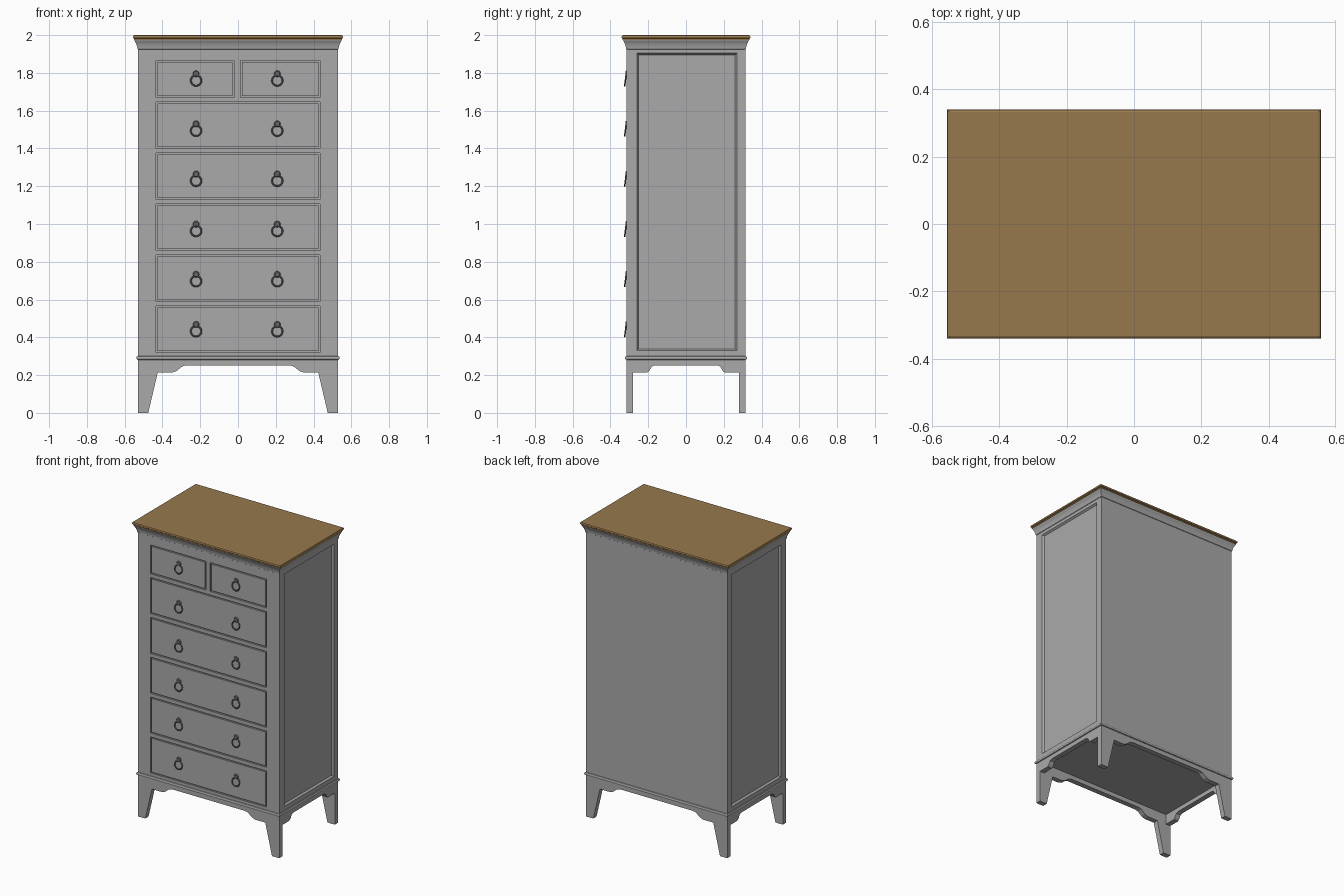
import bpy, bmesh, math
from mathutils import Matrix, Vector

cube = bpy.data.objects.get("Cube")
if cube:
    bpy.data.objects.remove(cube, do_unlink=True)

HX, HY = 0.53, 0.315          # half width and half depth of the carcass
GROOVE = 0.008                # gap round each drawer


def material(name, rgb, rough=0.6):
    m = bpy.data.materials.new(name)
    m.use_nodes = True
    m.diffuse_color = (*rgb, 1)
    bsdf = m.node_tree.nodes["Principled BSDF"]
    bsdf.inputs["Base Color"].default_value = (*rgb, 1)
    bsdf.inputs["Roughness"].default_value = rough
    return m


GREY = material("grey paint", (0.40, 0.40, 0.40))
WOOD = material("brown wood", (0.31, 0.19, 0.075))
METAL = material("dark metal", (0.13, 0.13, 0.13), 0.4)


def finish(name, bm, mat, smooth=False):
    bmesh.ops.recalc_face_normals(bm, faces=bm.faces)
    mesh = bpy.data.meshes.new(name)
    bm.to_mesh(mesh)
    bm.free()
    mesh.materials.append(mat)
    ob = bpy.data.objects.new(name, mesh)
    bpy.context.collection.objects.link(ob)
    if smooth:
        bpy.ops.object.select_all(action='DESELECT')
        ob.select_set(True)
        bpy.context.view_layer.objects.active = ob
        bpy.ops.object.shade_smooth_by_angle(angle=math.radians(40))
    return ob


def add_box(bm, x0, x1, y0, y1, z0, z1):
    mid = Vector((x0 + x1, y0 + y1, z0 + z1)) / 2
    size = Matrix.Diagonal((x1 - x0, y1 - y0, z1 - z0, 1))
    bmesh.ops.create_cube(bm, size=1, matrix=Matrix.Translation(mid) @ size)


def box(name, *limits):
    bm = bmesh.new()
    add_box(bm, *limits)
    return finish(name, bm, GREY)


def moulding(name, profile, mat):
    """Stack rectangular rings given as (overhang, height) and cap the ends."""
    bm = bmesh.new()
    rings = []
    for o, z in profile:
        rings.append([bm.verts.new((sx * (HX + o), sy * (HY + o), z))
                      for sx, sy in ((-1, -1), (1, -1), (1, 1), (-1, 1))])
    for a, b in zip(rings, rings[1:]):
        for i in range(4):
            j = (i + 1) % 4
            bm.faces.new((a[i], a[j], b[j], b[i]))
    bm.faces.new(rings[0])
    bm.faces.new(rings[-1])
    return finish(name, bm, mat)


def apron(name, half_profile, thickness, matrix):
    """Mirror a half outline, thicken it and place it."""
    bm = bmesh.new()
    outline = half_profile + [(-u, z) for u, z in reversed(half_profile)]
    face = bm.faces.new([bm.verts.new((u, 0, z)) for u, z in outline])
    new = bmesh.ops.extrude_face_region(bm, geom=[face])["geom"]
    verts = [v for v in new if isinstance(v, bmesh.types.BMVert)]
    bmesh.ops.translate(bm, verts=verts, vec=(0, thickness, 0))
    bmesh.ops.transform(bm, matrix=matrix, verts=bm.verts)
    return finish(name, bm, GREY)


# Carcass with a recessed panel on each side
FRAME = 0.01
bm = bmesh.new()
add_box(bm, -HX, HX, -HY + FRAME, HY, 0.285, 1.95)
bm.normal_update()
sides = [f for f in bm.faces if abs(f.normal.x) > 0.9]
bmesh.ops.inset_individual(bm, faces=sides, thickness=0.065)
bmesh.ops.inset_individual(bm, faces=sides, thickness=0.012, depth=-0.012)
finish("carcass", bm, GREY)

# Face frame: stiles, rails and the divider between the small drawers
Y0, Y1 = -HY, -HY + FRAME
DX, PITCH, FIRST, TALL, TOP = 0.435, 0.27, 0.32, 0.245, 1.865
bottoms = [FIRST + PITCH * i for i in range(6)]
for side, s in (("right", -1), ("left", 1)):
    box(side + "_stile", *sorted((s * DX, s * HX)), Y0, Y1, 0.285, 1.95)
edges = [0.285] + [z for b in bottoms[:-1] for z in (b, b + TALL)] + [bottoms[-1], TOP, 1.95]
for i in range(0, len(edges), 2):
    box(f"rail_{i // 2 + 1}", -DX, DX, Y0, Y1, edges[i], edges[i + 1])
box("drawer_divider", -0.02, 0.012, Y0, Y1, bottoms[-1], TOP)

# Drawer fronts: five wide, two small
openings = [(-DX, DX, b, b + TALL) for b in bottoms[:-1]]
openings += [(-DX, -0.02, bottoms[-1], TOP), (0.012, DX, bottoms[-1], TOP)]
for i, (x0, x1, z0, z1) in enumerate(openings):
    box(f"drawer_{i + 1}", x0 + GROOVE, x1 - GROOVE, Y0, Y1, z0 + GROOVE, z1 - GROOVE)


# Ring pulls: a small round boss with a tilted hanging ring
def ring_pull(name, x, z):
    bm = bmesh.new()
    turn = Matrix.Rotation(math.pi / 2, 4, 'X')
    boss = Matrix.Translation((x, -HY - 0.002, z + 0.036)) @ turn
    bmesh.ops.create_cone(bm, cap_ends=True, segments=12, radius1=0.019,
                          radius2=0.013, depth=0.008, matrix=boss)
    place = Matrix.Translation((x, -HY - 0.006, z)) @ Matrix.Rotation(math.radians(-7), 4, 'X')
    major, minor, n, k = 0.028, 0.0045, 16, 6
    rows = []
    for i in range(n):
        a = math.tau * i / n
        row = []
        for j in range(k):
            b = math.tau * j / k
            r = major + minor * math.cos(b)
            row.append(bm.verts.new(place @ Vector((r * math.cos(a), minor * math.sin(b), r * math.sin(a)))))
        rows.append(row)
    for i in range(n):
        p, q = rows[i], rows[(i + 1) % n]
        for j in range(k):
            m = (j + 1) % k
            bm.faces.new((p[j], p[m], q[m], q[j]))
    finish(name, bm, METAL, smooth=True)


for i in range(6):
    z = 0.432 + 0.2655 * i
    ring_pull(f"right_pull_{i + 1}", -0.222, z)
    ring_pull(f"left_pull_{i + 1}", 0.208, z)

# Legs and shaped aprons
LEG = 0.035
long_half = [(-HX, 0.29), (-HX, 0), (-0.475, 0), (-0.425, 0.213), (-0.35, 0.213),
             (-0.325, 0.222), (-0.295, 0.246), (-0.275, 0.252)]
short_half = [(-HY + LEG, 0.29), (-HY + LEG, 0.213), (-0.205, 0.213),
              (-0.195, 0.222), (-0.18, 0.246), (-0.165, 0.252)]
apron("front_legs_and_apron", long_half, LEG, Matrix.Translation((0, -HY, 0)))
apron("back_legs_and_apron", long_half, LEG, Matrix.Translation((0, HY - LEG, 0)))
quarter = Matrix.Rotation(math.pi / 2, 4, 'Z')
apron("left_apron", short_half, LEG, Matrix.Translation((HX, 0, 0)) @ quarter)
apron("right_apron", short_half, LEG, Matrix.Translation((-HX + LEG, 0, 0)) @ quarter)

# Base bead, cove cornice and wooden top
moulding("base_bead", [(0, 0.281), (0.005, 0.283), (0.008, 0.288), (0.008, 0.294),
                       (0.005, 0.299), (0, 0.301)], GREY)
moulding("cornice", [(0, 1.925), (0.003, 1.927), (0.003, 1.932), (0.005, 1.942),
                     (0.009, 1.955), (0.016, 1.968), (0.018, 1.973)], GREY)
moulding("wooden_top", [(0.016, 1.972), (0.02, 1.975), (0.021, 1.982), (0.025, 1.985),
                        (0.026, 1.991), (0.024, 1.997), (0.018, 2.0)], WOOD)
